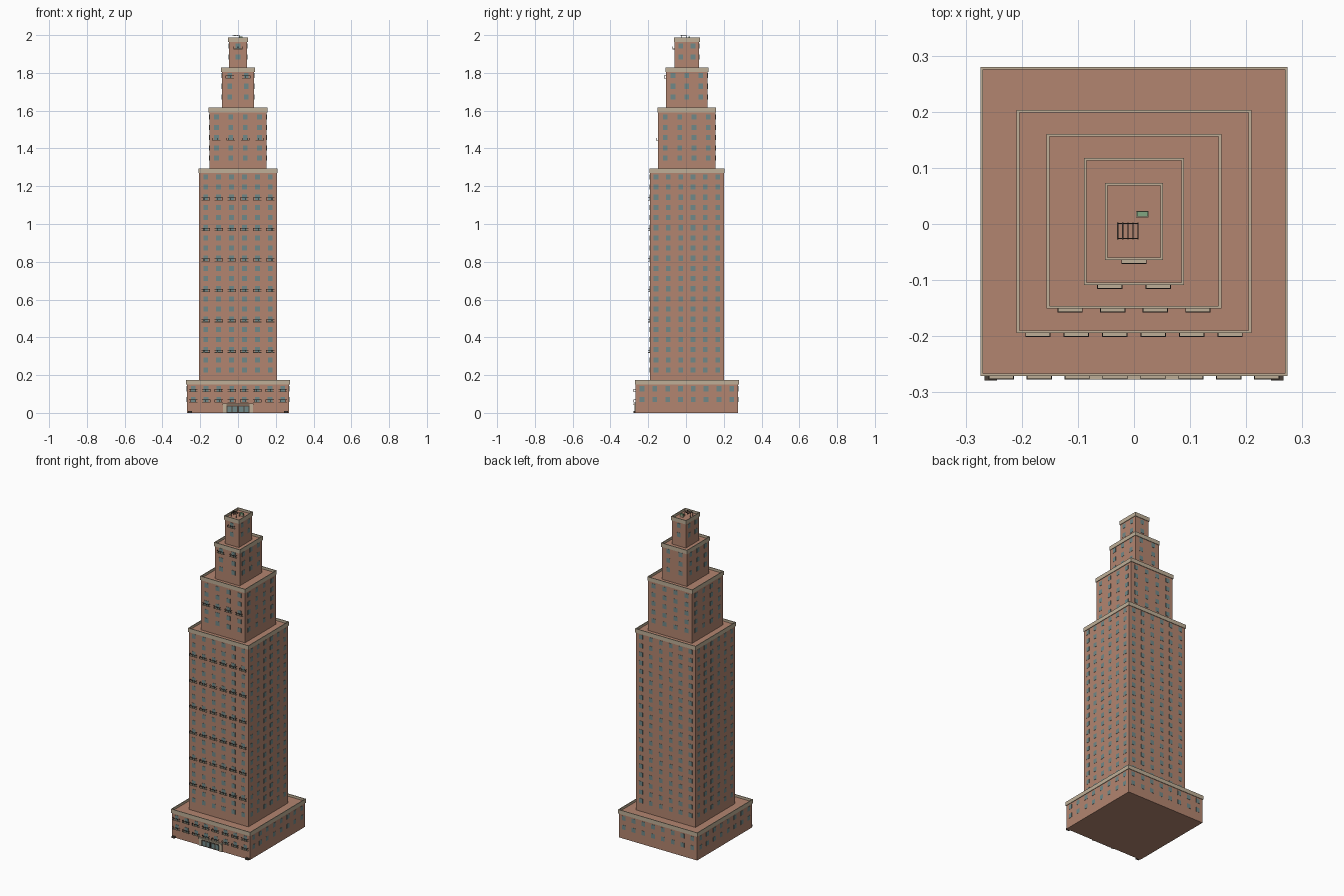
import bpy, bmesh
from mathutils import Matrix, Vector

if "Cube" in bpy.data.objects:
    bpy.data.objects.remove(bpy.data.objects["Cube"])

CY = 0.0045      # the body sits slightly back, the balconies fill the front


def mat(name, r, g, b):
    m = bpy.data.materials.new(name)
    m.diffuse_color = (r, g, b, 1)
    m.use_nodes = True
    m.node_tree.nodes["Principled BSDF"].inputs["Base Color"].default_value = m.diffuse_color
    return m


BRICK = mat("brick", .45, .235, .162)
STONE = mat("stone", .52, .43, .31)
GLASS = mat("glass", .16, .25, .25)
METAL = mat("dark_metal", .07, .055, .042)
GREEN = mat("green", .22, .38, .22)


def boxes(name, items, material):
    """One object from boxes given as (x0, x1, y0, y1, z0, z1)."""
    bm = bmesh.new()
    for x0, x1, y0, y1, z0, z1 in items:
        c = Vector(((x0 + x1) / 2, (y0 + y1) / 2, (z0 + z1) / 2))
        s = Matrix.Diagonal((x1 - x0, y1 - y0, z1 - z0, 1))
        bmesh.ops.create_cube(bm, size=1, matrix=Matrix.Translation(c) @ s)
    me = bpy.data.meshes.new(name)
    bm.to_mesh(me)
    bm.free()
    me.materials.append(material)
    ob = bpy.data.objects.new(name, me)
    bpy.context.collection.objects.link(ob)
    return ob


def ring(name, hx, hy, t, z0, z1):
    """Rectangular parapet ring with wall thickness t."""
    bm = bmesh.new()
    loops = []
    for z, d in ((z0, 0), (z1, 0), (z1, t), (z0, t)):
        a, b = hx - d, hy - d
        loops.append([bm.verts.new((x, CY + y, z))
                      for x, y in ((-a, -b), (a, -b), (a, b), (-a, b))])
    for i in range(4):
        p, q = loops[i], loops[(i + 1) % 4]
        for k in range(4):
            n = (k + 1) % 4
            bm.faces.new((p[k], p[n], q[n], q[k]))
    bmesh.ops.recalc_face_normals(bm, faces=bm.faces)
    me = bpy.data.meshes.new(name)
    bm.to_mesh(me)
    bm.free()
    me.materials.append(STONE)
    ob = bpy.data.objects.new(name, me)
    bpy.context.collection.objects.link(ob)


def columns(half, n):
    return [-half + (i + .5) * 2 * half / n for i in range(n)]


# name, half x, half y, roof z, columns front, columns side, first row z, row step, rows, balcony rows
TIERS = [
    ("base", .2705, .2715, .160, 8, 8, .0710, .0570, 2, (0, 1)),
    ("shaft", .2055, .1955, 1.279, 6, 6, .2270, .0538, 20, (2, 5, 8, 11, 14, 17)),
    ("upper_block", .1520, .1520, 1.601, 4, 4, 1.349, .0543, 5, (2,)),
    ("crown", .0860, .1100, 1.814, 2, 3, 1.672, .0575, 3, (2,)),
    ("lantern", .0485, .0655, 1.973, 1, 2, 1.884, .0575, 2, (1,)),
]
P = .0012            # how far the glass stands proud
W, H = .0125, .0135  # window half size
z_floor = 0
for name, hx, hy, roof, nx, ny, z_first, dz, rows, bal in TIERS:
    # brick body and stone parapet
    boxes(name + "_walls", [(-hx, hx, CY - hy, CY + hy, z_floor, roof)], BRICK)
    ring(name + "_parapet", hx + .0035, hy + .0035, .0045, roof - .010, roof + .0145)

    # windows on all four sides
    glass, slabs, rails = [], [], []
    for r in range(rows):
        z = z_first + r * dz
        for x in columns(hx, nx):
            for s in (-1, 1):
                y = CY + s * hy
                glass.append((x - W, x + W, y - P, y + P, z - H, z + H))
        for y in columns(hy, ny):
            for s in (-1, 1):
                x = s * hx
                glass.append((x - P, x + P, CY + y - W, CY + y + W, z - H, z + H))
        # balconies on the front only
        if r in bal:
            yb = CY - hy
            yf = yb - .010
            zb = z - .0165
            for x in columns(hx, nx):
                a, b = x - .0225, x + .0225
                slabs.append((a, b, yf, yb, zb, zb + .003))
                zt = zb + .0135
                rails.append((a, b, yf, yf + .0015, zt, zt + .0018))
                for e in (a, b - .0015):
                    rails.append((e, e + .0015, yf, yb, zt, zt + .0018))
                for k in range(6):
                    p = a + k * (.045 - .001) / 5
                    rails.append((p, p + .001, yf, yf + .001, zb + .003, zt))
    boxes(name + "_windows", glass, GLASS)
    boxes(name + "_balcony_slabs", slabs, STONE)
    boxes(name + "_balcony_rails", rails, METAL)
    z_floor = roof

# entrance: stone surround, canopy and double doors
F = CY - .2715
boxes("entrance_surround",
      [(s * .07 - .009, s * .07 + .009, F - .006, F, 0, .042) for s in (-1, 1)]
      + [(-.081, .081, F - .010, F, .042, .051)], STONE)
boxes("entrance_doors", [(-.061, -.001, F - .003, F, 0, .040),
                         (.001, .061, F - .003, F, 0, .040)], METAL)
boxes("door_panes", [(x - .011, x + .011, F - .004, F, .006, .034)
                     for x in (-.045, -.017, .017, .045)], GLASS)

# low planters beside the front corners
boxes("corner_planters", [(s * .255 - .011, s * .255 + .011, F - .012, F, 0, .010)
                          for s in (-1, 1)], METAL)

# roof terrace: slatted pergola and a green planter
R = 1.973
boxes("pergola_slats", [(x - .001, x + .001, -.028, .003, R + .024, 2.0)
                        for x in (-.029, -.020, -.011, -.002, .007)], METAL)
boxes("pergola_frame",
      [(x - .001, x + .001, y - .001, y + .001, R, R + .024)
       for x in (-.029, .007) for y in (-.026, .001)]
      + [(-.029, .007, y - .001, y + .001, R + .022, R + .024)
         for y in (-.026, .001)], METAL)
boxes("roof_planter_box", [(.004, .026, .012, .023, R, R + .010)], STONE)
boxes("roof_planter_hedge", [(.005, .025, .013, .022, R + .010, R + .020)], GREEN)
